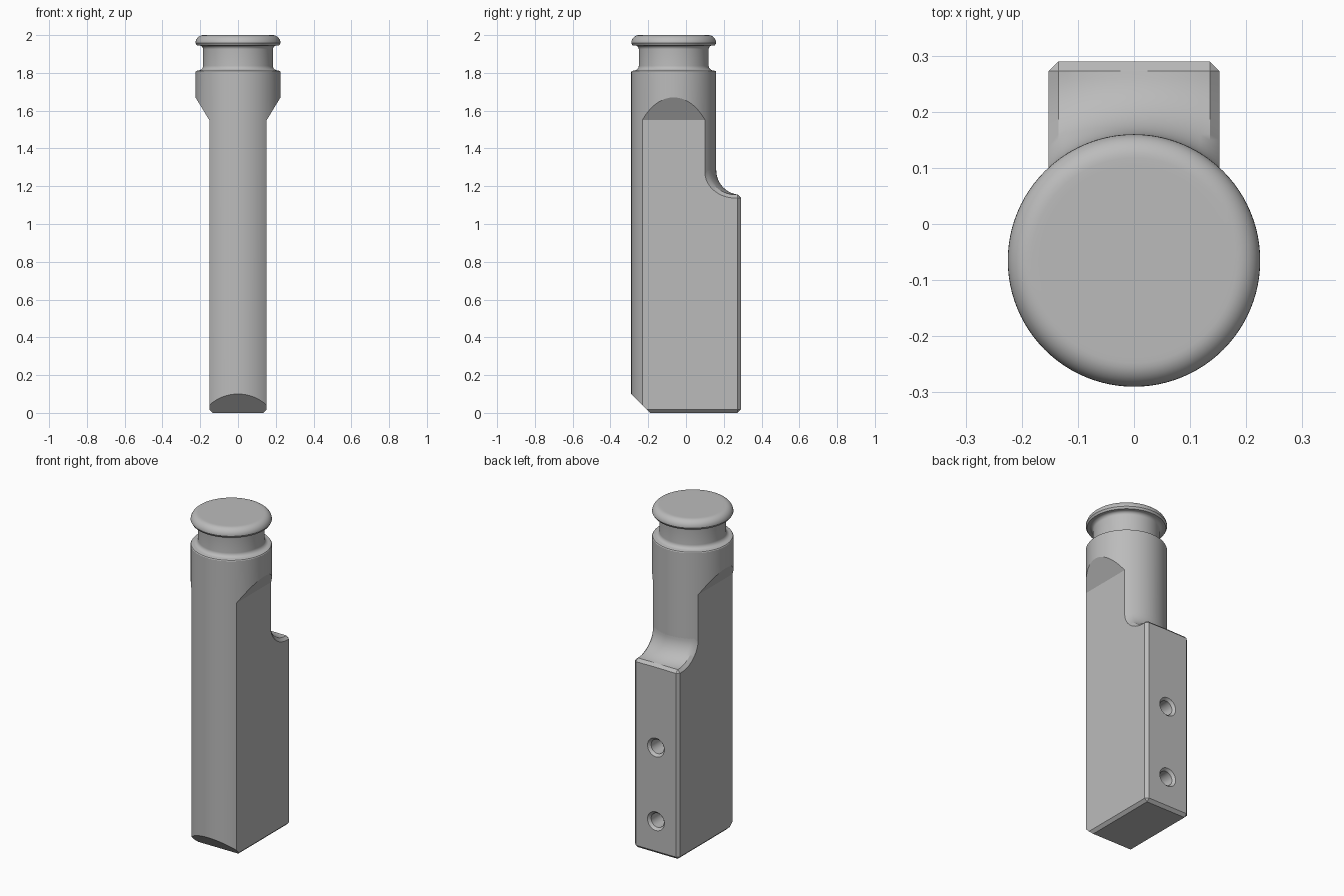
import bpy, bmesh
from math import sin, cos, acos, pi, sqrt, hypot, radians
from mathutils import Matrix, Vector

if "Cube" in bpy.data.objects:
    bpy.data.objects.remove(bpy.data.objects["Cube"])

AXIS_Y = -0.065      # centre line of the round shaft
R = 0.225            # shaft radius
HALF = 0.152         # half width between the side flats
CH = 0.017           # small chamfer
BACK = 0.29
FILLET = 0.13
SHELF = 1.155        # top of the mounting block

metal = bpy.data.materials.new("plain grey")
metal.use_nodes = True
metal.diffuse_color = (0.5, 0.5, 0.5, 1)
metal.node_tree.nodes["Principled BSDF"].inputs["Base Color"].default_value = (0.5, 0.5, 0.5, 1)


def finish(name, bm):
    bmesh.ops.recalc_face_normals(bm, faces=bm.faces)
    mesh = bpy.data.meshes.new(name)
    bm.to_mesh(mesh)
    bm.free()
    mesh.materials.append(metal)
    obj = bpy.data.objects.new(name, mesh)
    bpy.context.collection.objects.link(obj)
    return obj


def lathe(name, profile, matrix, sides=96):
    """Turn a (radius, height) profile into a closed solid."""
    bm = bmesh.new()
    rings = [[bm.verts.new((r * cos(2 * pi * i / sides), r * sin(2 * pi * i / sides), z))
              for i in range(sides)] for r, z in profile]
    for a, b in zip(rings, rings[1:]):
        for i in range(sides):
            j = (i + 1) % sides
            bm.faces.new((a[i], a[j], b[j], b[i]))
    bm.faces.new(rings[0])
    bm.faces.new(rings[-1])
    bm.transform(matrix)
    return finish(name, bm)


def prism(name, outline, sweep):
    """Extrude a planar outline along a vector."""
    bm = bmesh.new()
    face = bm.faces.new([bm.verts.new(p) for p in outline])
    new = bmesh.ops.extrude_face_region(bm, geom=[face])["geom"]
    bmesh.ops.translate(bm, vec=Vector(sweep),
                        verts=[v for v in new if isinstance(v, bmesh.types.BMVert)])
    return finish(name, bm)


def cut(obj, cutters):
    bpy.context.view_layer.objects.active = obj
    for c in cutters:
        mod = obj.modifiers.new("cut", 'BOOLEAN')
        mod.operation = 'DIFFERENCE'
        mod.solver = 'EXACT'
        mod.object = c
        bpy.ops.object.modifier_apply(modifier=mod.name)


def arc(cr, cz, rad, start, end, steps=8):
    angles = [radians(start + (end - start) * i / steps) for i in range(steps + 1)]
    return [(cr + rad * cos(a), cz + rad * sin(a)) for a in angles]


# Round shaft with collar, neck groove and rounded head
profile = [(R, 0), (R, 1.805), (0.222, 1.81)]
profile += arc(0.21, 1.838, 0.025, 270, 180)
profile += arc(0.205, 1.925, 0.02, 180, 90)
profile += [(0.218, 1.946)]
profile += arc(0.183, 1.958, 0.042, 0, 90)
profile += [(0.17, 2.0)]
shaft = lathe("shaft", profile, Matrix.Translation((0, AXIS_Y, 0)))

# Cutters for the side flats, with sloped run-out at the top
cutters = []
for s in (-1, 1):
    outline = [(HALF - CH - 0.02, -0.02), (HALF, CH), (HALF, 1.55),
               (0.237, 1.69), (0.4, 1.69), (0.4, -0.02)]
    cutters.append(prism("flat_cutter", [(s * x, -0.5, z) for x, z in outline], (0, 1, 0)))

# Cutter for the sloped front toe
toe = [(-0.17, -0.02), (-0.33, 0.14), (-0.33, -0.02)]
cutters.append(prism("toe_cutter", [(-0.4, y, z) for y, z in toe], (0.8, 0, 0)))

# Countersunk screw hole cutters in the back
holes = [lathe("hole_cutter", [(0.043, 0.11), (0.043, 0.275), (0.057, BACK), (0.067, 0.3)],
               Matrix.Translation((0, 0, z)) @ Matrix.Rotation(-pi / 2, 4, 'X'), 40)
         for z in (0.2, 0.65)]

# Mounting block with a shelf that sweeps up into the shaft
inner = HALF - CH
columns = [-HALF] + [inner * (i / 8 - 1) for i in range(17)] + [HALF]
STEPS = 14
bm = bmesh.new()
top, bottom = [], []
for x in columns:
    y_edge = BACK - CH
    r_end = min(hypot(x, y_edge - AXIS_Y), R + FILLET)
    a_end = acos((R + FILLET - r_end) / FILLET)
    points = [(0.09, SHELF + FILLET)]
    for i in range(STEPS + 1):
        a = a_end * i / STEPS
        r = R + FILLET * (1 - cos(a))
        points.append((AXIS_Y + sqrt(r * r - x * x), SHELF + FILLET * (1 - sin(a))))
    z_edge = points[-1][1]
    side = max(0, abs(x) - inner)
    points += [(y_edge, z_edge), (BACK - side, z_edge)]
    drops = [max(side, y - y_edge, 0) for y, z in points]
    top.append([bm.verts.new((x, y, z - d)) for (y, z), d in zip(points, drops)])
    bottom.append([bm.verts.new((x, y, d)) for (y, z), d in zip(points, drops)])
last = len(top[0]) - 1
for i in range(len(columns) - 1):
    for grid in (top, bottom):
        for j in range(last):
            bm.faces.new((grid[i][j], grid[i + 1][j], grid[i + 1][j + 1], grid[i][j + 1]))
    for j in (0, last):
        bm.faces.new((top[i][j], top[i + 1][j], bottom[i + 1][j], bottom[i][j]))
for i in (0, len(columns) - 1):
    for j in range(last):
        bm.faces.new((top[i][j], top[i][j + 1], bottom[i][j + 1], bottom[i][j]))
bmesh.ops.remove_doubles(bm, verts=bm.verts, dist=0.00005)
block = finish("mounting_block", bm)

cut(shaft, cutters + holes)
cut(block, holes)
for c in cutters + holes:
    bpy.data.objects.remove(c)

# Smooth the curved faces, keep edges crisp
bpy.ops.object.select_all(action='DESELECT')
for obj in (shaft, block):
    obj.select_set(True)
bpy.context.view_layer.objects.active = shaft
bpy.ops.object.shade_smooth_by_angle(angle=radians(28))
